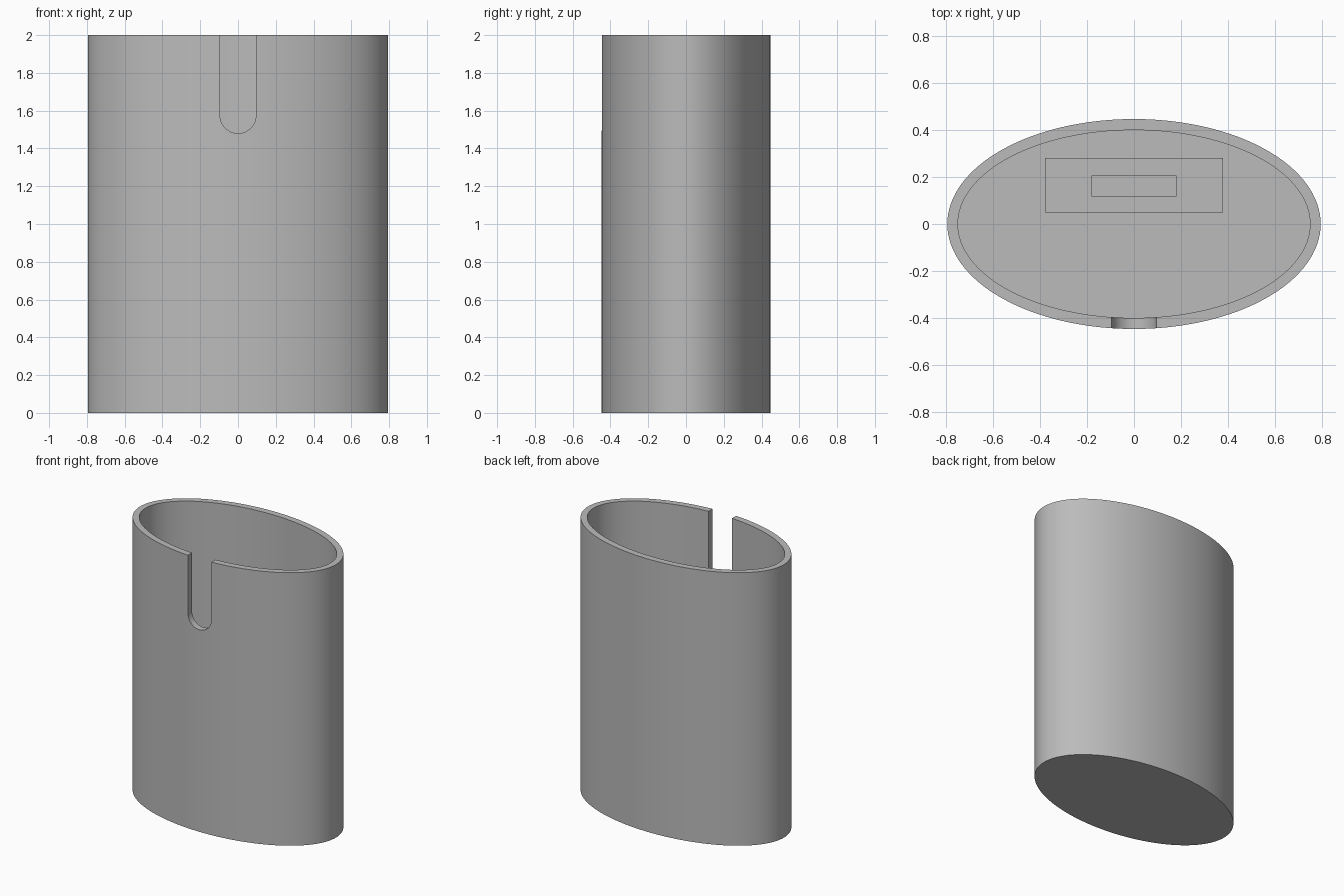
import bpy
import bmesh
from math import cos, sin, pi, radians

cube = bpy.data.objects.get("Cube")
if cube:
    bpy.data.objects.remove(cube, do_unlink=True)

HEIGHT, FLOOR = 2.0, 0.05
SEGMENTS = 128

grey = bpy.data.materials.new("plain grey")
grey.use_nodes = True
colour = (0.5, 0.5, 0.5, 1)
grey.diffuse_color = colour
grey.node_tree.nodes["Principled BSDF"].inputs["Base Color"].default_value = colour


def finish(name, bm):
    bmesh.ops.recalc_face_normals(bm, faces=bm.faces)
    mesh = bpy.data.meshes.new(name)
    bm.to_mesh(mesh)
    bm.free()
    obj = bpy.data.objects.new(name, mesh)
    bpy.context.collection.objects.link(obj)
    mesh.materials.append(grey)
    return obj


def loft(name, rings):
    """Join matching rings of points and cap both ends."""
    bm = bmesh.new()
    loops = [[bm.verts.new(p) for p in ring] for ring in rings]
    for a, b in zip(loops, loops[1:]):
        for i in range(len(a)):
            j = (i + 1) % len(a)
            bm.faces.new((a[i], a[j], b[j], b[i]))
    bm.faces.new(loops[0][::-1])
    bm.faces.new(loops[-1])
    return finish(name, bm)


def ellipse(rx, ry, z):
    angles = [2 * pi * i / SEGMENTS for i in range(SEGMENTS)]
    return [(rx * cos(a), ry * sin(a), z) for a in angles]


def rectangle(half_x, y0, y1, z):
    return [(-half_x, y0, z), (half_x, y0, z), (half_x, y1, z), (-half_x, y1, z)]


# Hollow oval cup with a closed floor
cup = loft("oval_cup", [
    ellipse(0.795, 0.447, 0), ellipse(0.795, 0.447, HEIGHT),
    ellipse(0.75, 0.40, HEIGHT), ellipse(0.75, 0.40, FLOOR)])

# Round-ended slot cut through the front rim
radius, centre = 0.095, 1.575
outline = [(radius, HEIGHT + 0.1), (-radius, HEIGHT + 0.1)]
outline += [(radius * cos(a), centre + radius * sin(a))
            for a in (pi + pi * i / 24 for i in range(25))]
cutter = loft("slot_cutter", [[(x, y, z) for x, z in outline] for y in (-0.6, -0.2)])
cutter.hide_render = True

bpy.context.view_layer.objects.active = cup
slot = cup.modifiers.new("front slot", "BOOLEAN")
slot.operation = "DIFFERENCE"
slot.solver = "EXACT"
slot.object = cutter
bpy.ops.object.modifier_apply(modifier=slot.name)
bpy.data.objects.remove(cutter, do_unlink=True)

# Low block on the floor with a narrow pocket in its top
top = FLOOR + 0.06
block = loft("floor_block", [
    rectangle(0.38, 0.05, 0.28, FLOOR - 0.01), rectangle(0.38, 0.05, 0.28, top),
    rectangle(0.18, 0.12, 0.205, top), rectangle(0.18, 0.12, 0.205, FLOOR + 0.005)])

# Smooth walls, crisp rims
bpy.ops.object.select_all(action="DESELECT")
cup.select_set(True)
bpy.context.view_layer.objects.active = cup
bpy.ops.object.shade_smooth_by_angle(angle=radians(30))
